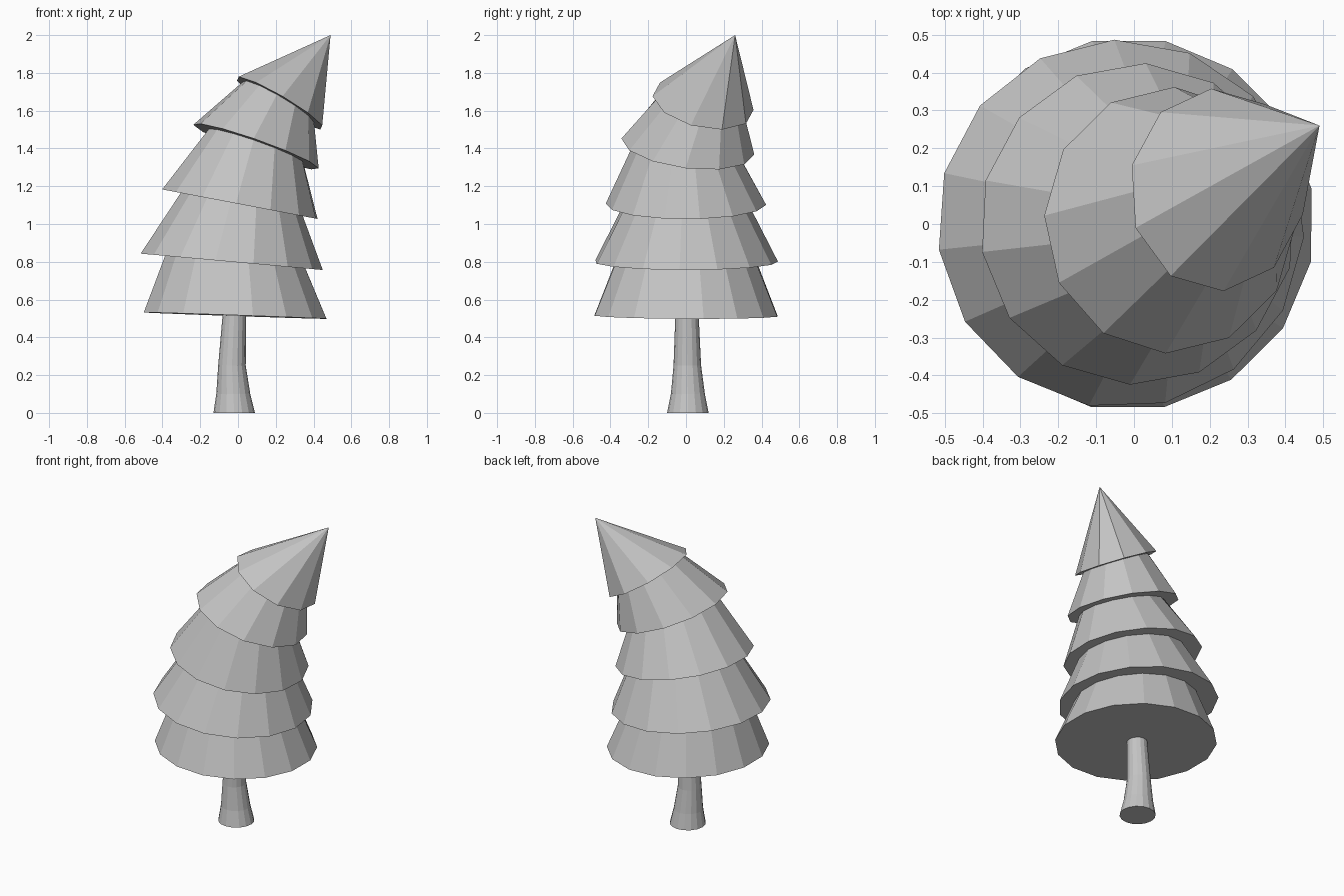
import bpy, bmesh
from math import cos, sin, radians, tau
from mathutils import Vector

cube = bpy.data.objects.get("Cube")
if cube:
    bpy.data.objects.remove(cube, do_unlink=True)

grey = bpy.data.materials.new("plain grey")
grey.use_nodes = True
colour = (0.55, 0.55, 0.55, 1)
grey.diffuse_color = colour
grey.node_tree.nodes["Principled BSDF"].inputs["Base Color"].default_value = colour


def ring(bm, centre, radius, slope, sides, phase):
    """Circle of vertices, sheared in z by the slope along x and y."""
    cx, cy, cz = centre
    sx, sy = slope
    verts = []
    for i in range(sides):
        a = radians(phase) + tau * i / sides
        # shorten the circle along x so it stays round in its own tilted plane
        x = radius * cos(a) / (1 + sx * sx) ** 0.5
        y = radius * sin(a)
        verts.append(bm.verts.new((cx + x, cy + y, cz + sx * x + sy * y)))
    return verts


def loft(name, rings, sides, phase, apex=None):
    """Closed solid through the rings, ending in a cap or an apex."""
    bm = bmesh.new()
    loops = [ring(bm, c, r, s, sides, phase) for c, r, s in rings]
    bm.faces.new(loops[0][::-1])
    for low, high in zip(loops, loops[1:]):
        for i in range(sides):
            j = (i + 1) % sides
            bm.faces.new((low[i], low[j], high[j], high[i]))
    if apex:
        tip = bm.verts.new(Vector(apex))
        for i in range(sides):
            bm.faces.new((loops[-1][i], loops[-1][(i + 1) % sides], tip))
    else:
        bm.faces.new(loops[-1])
    bmesh.ops.recalc_face_normals(bm, faces=bm.faces[:])
    mesh = bpy.data.meshes.new(name)
    bm.to_mesh(mesh)
    bm.free()
    mesh.materials.append(grey)
    obj = bpy.data.objects.new(name, mesh)
    bpy.context.collection.objects.link(obj)
    return obj


# Flared trunk
flat = (0, 0)
loft("trunk", [
    ((-0.02, 0.01, 0), 0.11, flat),
    ((-0.025, 0.01, 0.1), 0.09, flat),
    ((-0.032, 0.007, 0.25), 0.073, flat),
    ((-0.018, 0.005, 0.56), 0.06, flat),
], 16, 0)

# Leaning skirts of foliage: bottom ring, then top ring tucked under the next
slopes = [(-0.035, -0.005), (-0.09, 0), (-0.19, 0), (-0.35, -0.11), (-0.57, -0.17)]
bottoms = [
    ((-0.015, 0, 0.515), 0.493),
    ((-0.035, 0, 0.80), 0.487),
    ((0.01, 0, 1.105), 0.425),
    ((0.095, 0.01, 1.41), 0.352),
]
tops = [
    ((-0.015, 0, 0.81), 0.375),
    ((0.02, 0, 1.115), 0.325),
    ((0.10, 0, 1.43), 0.26),
    ((0.215, 0.085, 1.65), 0.215),
]
sides = [16, 15, 14, 12]
phases = [11, -4, 10, -2]
for i, (low, high) in enumerate(zip(bottoms, tops)):
    loft(f"foliage_tier_{i + 1}",
         [(*low, slopes[i]), (*high, slopes[i + 1])], sides[i], phases[i])

# Bent pointed crown
loft("foliage_crown", [((0.22, 0.09, 1.64), 0.268, slopes[4])], 10, 22,
     apex=(0.49, 0.26, 2.0))
